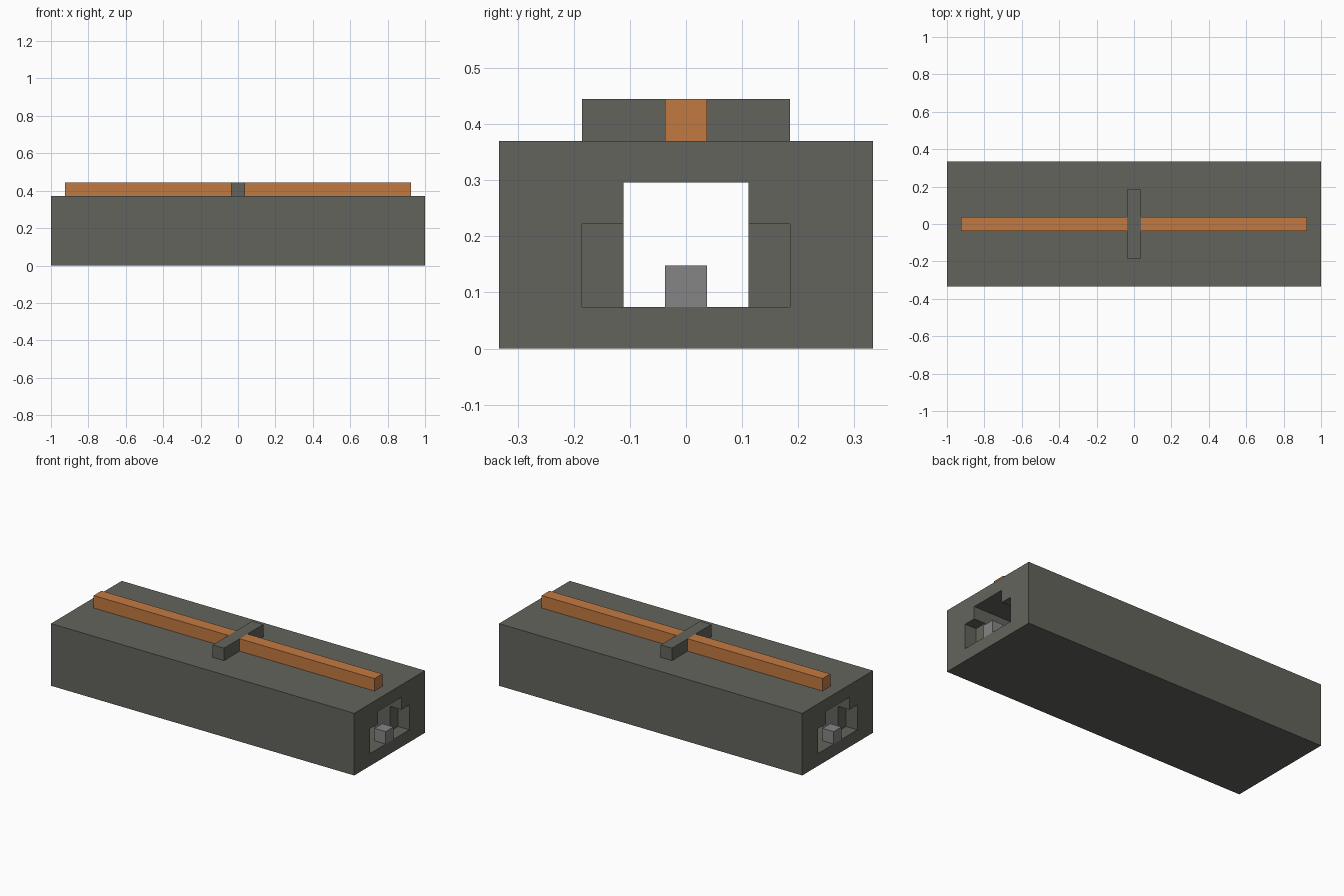
import bpy
import bmesh

cube = bpy.data.objects.get("Cube")
if cube:
    bpy.data.objects.remove(cube, do_unlink=True)

U = 2 / 27  # module: every part is a whole number of these


def material(name, rgb):
    mat = bpy.data.materials.new(name)
    mat.use_nodes = True
    color = (*rgb, 1)
    mat.diffuse_color = color
    bsdf = next(n for n in mat.node_tree.nodes if n.type == 'BSDF_PRINCIPLED')
    bsdf.inputs["Base Color"].default_value = color
    return mat


stone = material("dark stone", (0.127, 0.127, 0.109))
copper = material("copper orange", (0.54, 0.195, 0.053))
grey = material("mid grey", (0.235, 0.235, 0.24))


def box(name, x, y, z, mat):
    """Box spanning the given (min, max) ranges, in modules."""
    bm = bmesh.new()
    bmesh.ops.create_cube(bm, size=1)
    for v in bm.verts:
        for i, (lo, hi) in enumerate((x, y, z)):
            v.co[i] = U * (hi if v.co[i] > 0 else lo)
    mesh = bpy.data.meshes.new(name)
    bm.to_mesh(mesh)
    bm.free()
    mesh.materials.append(mat)
    obj = bpy.data.objects.new(name, mesh)
    bpy.context.collection.objects.link(obj)
    return obj


def cut(target, cutter):
    cutter.hide_render = True
    mod = target.modifiers.new("cut", 'BOOLEAN')
    mod.operation = 'DIFFERENCE'
    mod.solver = 'EXACT'
    mod.object = cutter
    bpy.context.view_layer.objects.active = target
    bpy.ops.object.modifier_apply(modifier=mod.name)
    bpy.data.objects.remove(cutter, do_unlink=True)


# Long body with a square tunnel and wider low recesses at both mouths
body = box("body", (-13.5, 13.5), (-4.5, 4.5), (0, 5), stone)
cut(body, box("tunnel_cutter", (-15, 15), (-1.5, 1.5), (1, 4), stone))
for s in (-1, 1):
    span = sorted((s * 12.5, s * 15))
    cut(body, box("recess_cutter", span, (-2.5, 2.5), (1, 3), stone))

# Crossbar and the two rails on top, and a block in each tunnel mouth
box("crossbar", (-0.5, 0.5), (-2.5, 2.5), (5, 6), stone)
for side, s in (("right", -1), ("left", 1)):
    box(side + "_rail", sorted((s * 0.5, s * 12.5)), (-0.5, 0.5), (5, 6), copper)
    box(side + "_mouth_block", sorted((s * 12.5, s * 13.5)), (-0.5, 0.5), (1, 2), grey)
